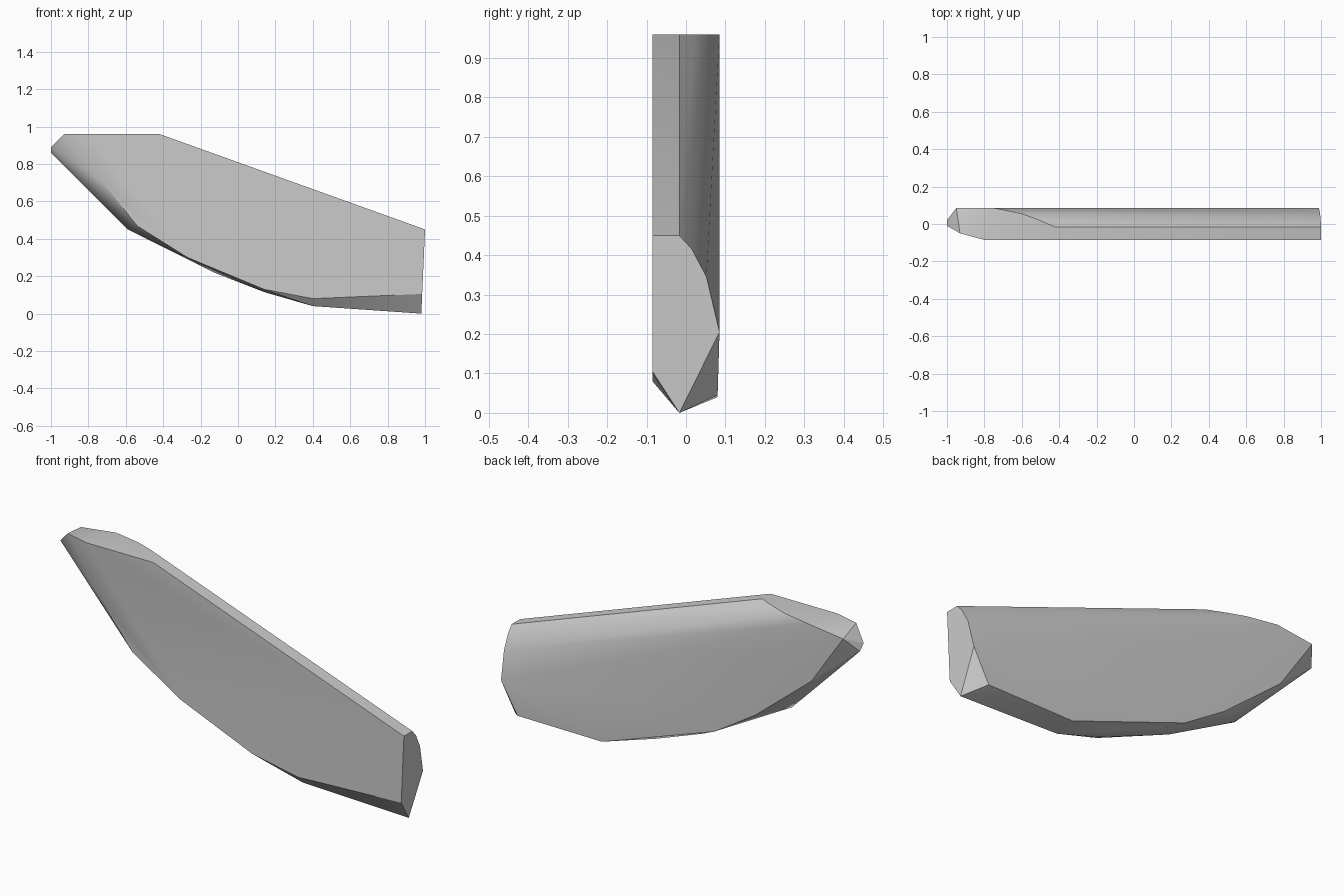
import bpy
import bmesh
import math

old = bpy.data.objects.get("Cube")
if old:
    bpy.data.objects.remove(old, do_unlink=True)

HALF = 0.085      # half thickness of the slab
TOP = 0.96        # height of the flat top facet
END_TOP = 0.45    # top of the broad end


def flat_outline(y, pairs):
    """Place an (x, z) outline on a plane of constant y."""
    return [(x, y, z) for x, z in pairs]


def broad_end(pairs):
    """Place a (y, z) section on the slightly leaning end plane."""
    return [(0.98 + 0.02 * z / END_TOP, y, z) for y, z in pairs]


def top_facet(pairs):
    """Place an (x, y) outline on the flat top."""
    return [(x, y, TOP) for x, y in pairs]


# Broad end with its rounded upper back corner
points = broad_end([(-HALF, END_TOP), (-0.017, END_TOP), (0.015, 0.415),
                    (0.052, 0.345), (HALF, 0.205), (-0.017, 0),
                    (-HALF, 0.105)])

# Flat top, widening towards the pointed end
points += top_facet([(-0.42, -HALF), (-0.42, -0.017), (-0.51, 0.022),
                     (-0.6, 0.055), (-0.75, HALF), (-0.93, -0.05),
                     (-0.8, -HALF)])

# Lower edges of the front and back faces
points += flat_outline(-HALF, [(-0.73, 0.71), (-0.54, 0.47), (-0.27, 0.3),
                               (0.14, 0.13), (0.4, 0.08)])
points += flat_outline(HALF, [(-0.95, 0.935), (-0.77, 0.67),
                              (-0.45, 0.41), (-0.22, 0.265)])
points += flat_outline(0.08, [(0.42, 0.04), (0.9, 0.045)])

# Keel vertices between the two faces, and the pointed tip
points += [(0.4, -0.05, 0.04), (0.16, -0.045, 0.11), (0.14, 0.04, 0.115),
           (-0.13, 0.06, 0.22), (-0.59, -0.015, 0.45),
           (-1, -0.01, 0.89), (-1, 0.02, 0.86)]

# Wrap the outlines in one faceted convex solid
bm = bmesh.new()
for point in points:
    bm.verts.new(point)
hull = bmesh.ops.convex_hull(bm, input=bm.verts[:])
loose = [v for v in bm.verts if not v.link_faces]
bmesh.ops.delete(bm, geom=loose, context='VERTS')
bmesh.ops.dissolve_limit(bm, angle_limit=math.radians(1),
                         verts=bm.verts[:], edges=bm.edges[:])
bmesh.ops.recalc_face_normals(bm, faces=bm.faces[:])

mesh = bpy.data.meshes.new("stone_shard")
bm.to_mesh(mesh)
bm.free()
shard = bpy.data.objects.new("stone_shard", mesh)
bpy.context.collection.objects.link(shard)

# Plain grey stone
grey = bpy.data.materials.new("stone_grey")
grey.use_nodes = True
colour = (0.6, 0.6, 0.6, 1)
grey.diffuse_color = colour
for node in grey.node_tree.nodes:
    if node.type == 'BSDF_PRINCIPLED':
        node.inputs["Base Color"].default_value = colour
mesh.materials.append(grey)

# Soft shading across shallow facets, crisp at the hard edges
bpy.ops.object.select_all(action='DESELECT')
shard.select_set(True)
bpy.context.view_layer.objects.active = shard
bpy.ops.object.shade_smooth_by_angle(angle=math.radians(30))
